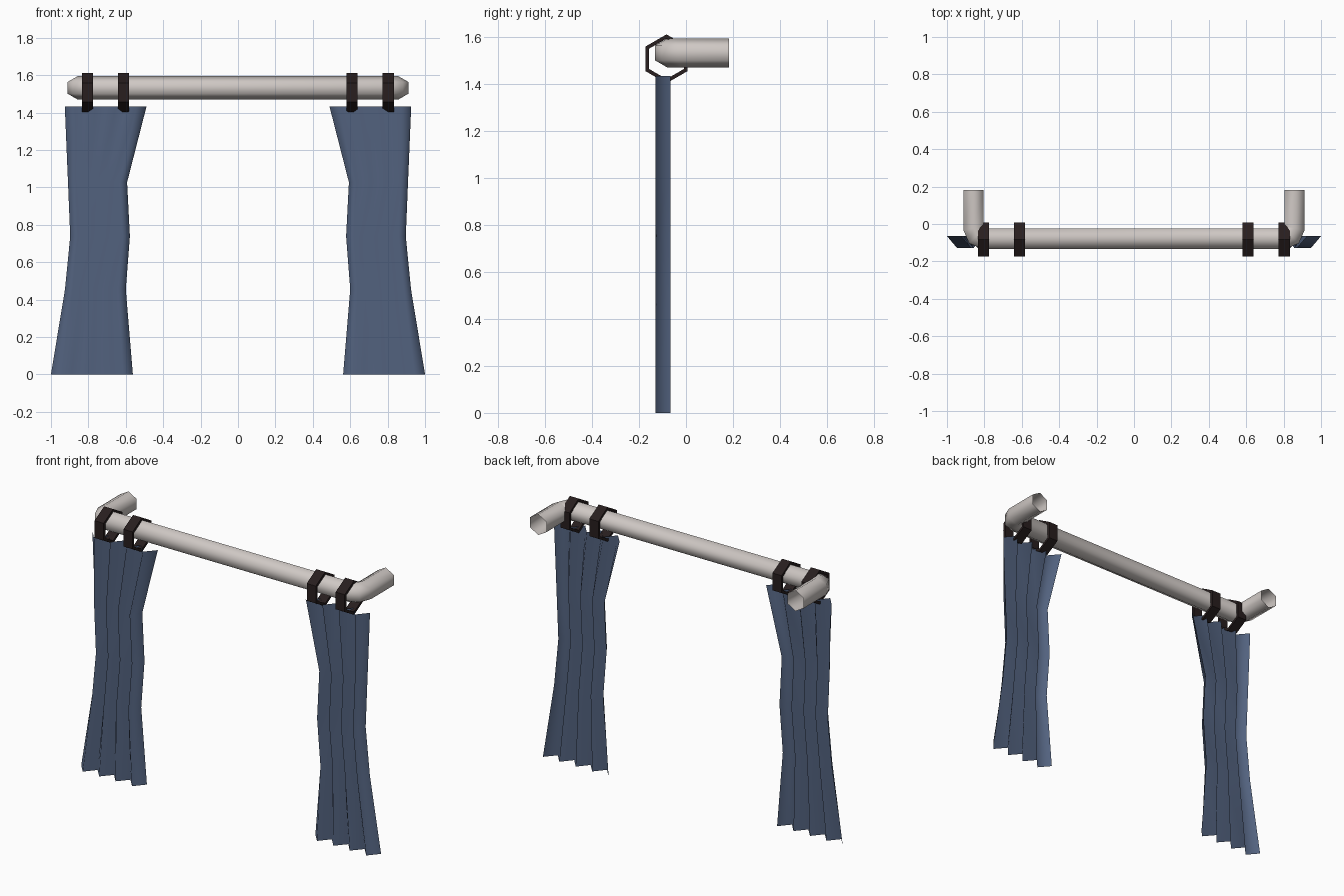
import bpy, bmesh, math
from mathutils import Vector

if "Cube" in bpy.data.objects:
    bpy.data.objects.remove(bpy.data.objects["Cube"])


def material(name, rgb):
    m = bpy.data.materials.new(name)
    m.diffuse_color = (*rgb, 1)
    m.use_nodes = True
    m.node_tree.nodes["Principled BSDF"].inputs["Base Color"].default_value = m.diffuse_color
    return m


ROD = material("warm_grey_metal", (0.62, 0.575, 0.55))
RING = material("dark_brown", (0.021, 0.013, 0.013))
CLOTH = material("slate_blue_cloth", (0.085, 0.122, 0.21))


def make_object(name, bm, mat, smooth):
    bmesh.ops.recalc_face_normals(bm, faces=bm.faces)
    mesh = bpy.data.meshes.new(name)
    bm.to_mesh(mesh)
    bm.free()
    for p in mesh.polygons:
        p.use_smooth = smooth
    mesh.materials.append(mat)
    ob = bpy.data.objects.new(name, mesh)
    bpy.context.collection.objects.link(ob)
    return ob


def bridge(bm, a, b):
    # quads between two closed loops
    n = len(a)
    for i in range(n):
        j = (i + 1) % n
        bm.faces.new((a[i], a[j], b[j], b[i]))


def hexagon(radius):
    # points at top and bottom: (sideways, up)
    return [(radius * math.cos(math.radians(30 + 60 * k)),
             radius * math.sin(math.radians(30 + 60 * k))) for k in range(6)]


# Curtain rod: open hexagonal tube swept along a path, ends bent to the wall
half = [(0.858, 0.182), (0.858, -0.022), (0.841, -0.062), (0.80, -0.079)]
path = [Vector((-x, y)) for x, y in half] + [Vector(p) for p in reversed(half)]
bm = bmesh.new()
loops = []
for i, p in enumerate(path):
    d_in = (p - path[max(i - 1, 0)]).normalized()
    d_out = (path[min(i + 1, len(path) - 1)] - p).normalized()
    t = (d_in + d_out).normalized()
    ref = d_out if d_out.length > 0 else d_in
    miter = 1 / t.dot(ref)
    side = Vector((-t.y, t.x)) * miter
    loops.append([bm.verts.new((p.x + side.x * s, p.y + side.y * s, 1.532 + u))
                  for s, u in hexagon(0.062)])
for a, b in zip(loops, loops[1:]):
    bridge(bm, a, b)
make_object("curtain_rod", bm, ROD, True)

# Hexagonal curtain rings
for n, cx in enumerate((-0.805, -0.612, 0.61, 0.803)):
    bm = bmesh.new()
    sections = []
    for r, dx in ((0.104, -0.03), (0.104, 0.03), (0.086, 0.03), (0.086, -0.03)):
        sections.append([bm.verts.new((cx + dx, -0.083 + s, 1.507 + u))
                         for s, u in hexagon(r)])
    for i in range(4):
        bridge(bm, sections[i], sections[(i + 1) % 4])
    make_object("curtain_ring_%d" % (n + 1), bm, RING, False)

# Pleated curtains: zigzag sheet, rows of (height, outer x, inner x)
ROWS = [(0.0, 1.0, 0.562), (0.455, 0.925, 0.60), (0.738, 0.897, 0.578),
        (1.027, 0.909, 0.593), (1.433, 0.926, 0.489)]
FOLDS = 8
for side, label in ((-1, "left"), (1, "right")):
    bm = bmesh.new()
    grid = []
    for z, outer, inner in ROWS:
        grid.append([bm.verts.new((side * (outer + (inner - outer) * k / FOLDS),
                                   -0.129 if k % 2 else -0.065, z))
                     for k in range(FOLDS + 1)])
    for a, b in zip(grid, grid[1:]):
        for k in range(FOLDS):
            quad = (a[k], a[k + 1], b[k + 1], b[k])
            bm.faces.new(quad if side < 0 else quad[::-1])
    make_object(label + "_curtain", bm, CLOTH, True)
